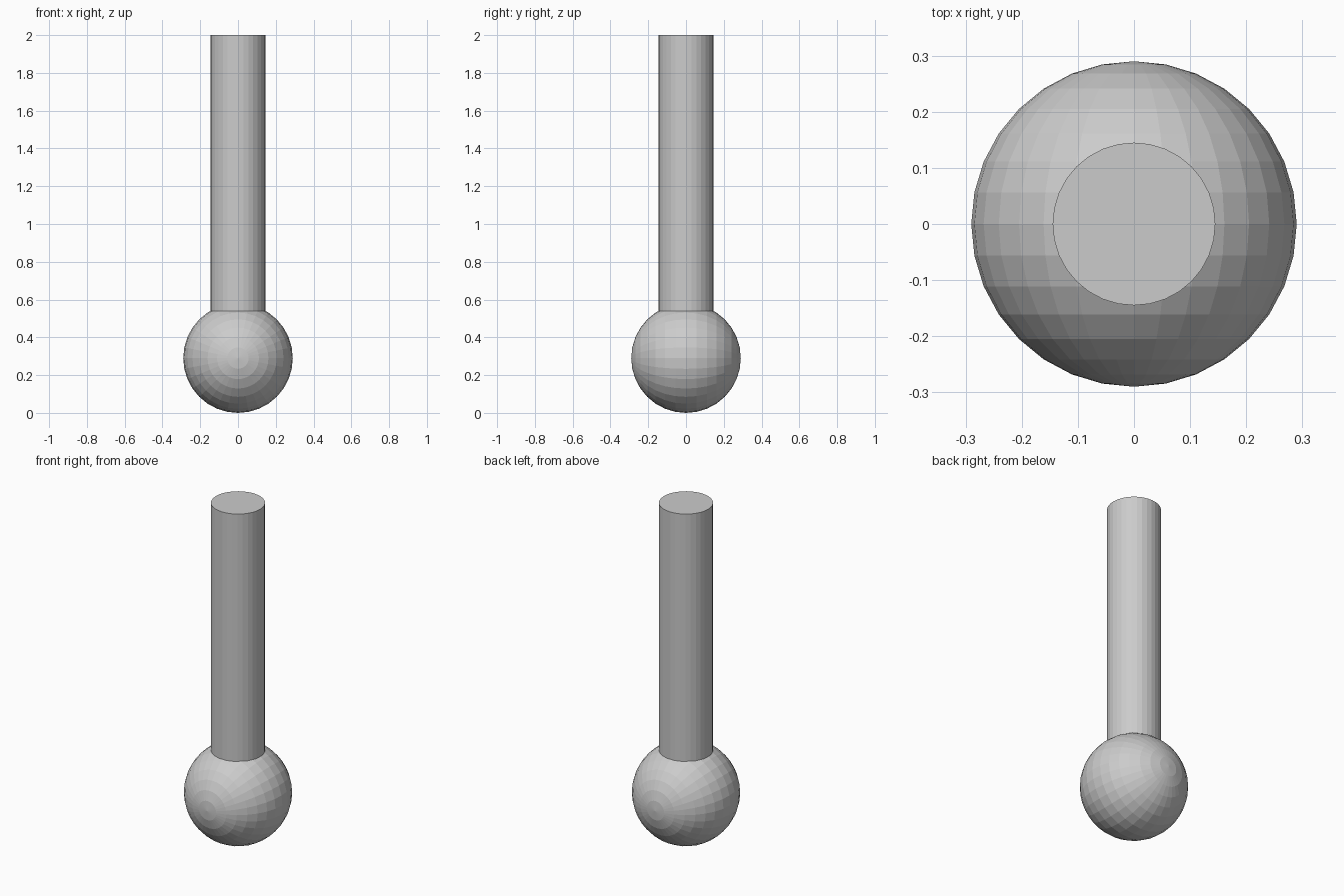
import bpy
import math

cube = bpy.data.objects.get("Cube")
if cube:
    bpy.data.objects.remove(cube, do_unlink=True)

BALL_R = 0.29
ROD_R = BALL_R / 2
HEIGHT = 2.0

# Faceted ball, with its poles facing front and back
bpy.ops.mesh.primitive_uv_sphere_add(
    segments=32, ring_count=16, radius=BALL_R,
    location=(0, 0, BALL_R), rotation=(math.pi / 2, 0, 0))
ball = bpy.context.object
ball.name = "ball"
bpy.ops.object.transform_apply(location=False, rotation=True, scale=False)

# Straight rod rising from the middle of the ball
rod_length = HEIGHT - BALL_R
bpy.ops.mesh.primitive_cylinder_add(
    vertices=32, radius=ROD_R, depth=rod_length,
    location=(0, 0, BALL_R + rod_length / 2))
rod = bpy.context.object
rod.name = "rod"

# Flat facets throughout
for part in (ball, rod):
    part.data.shade_flat()
